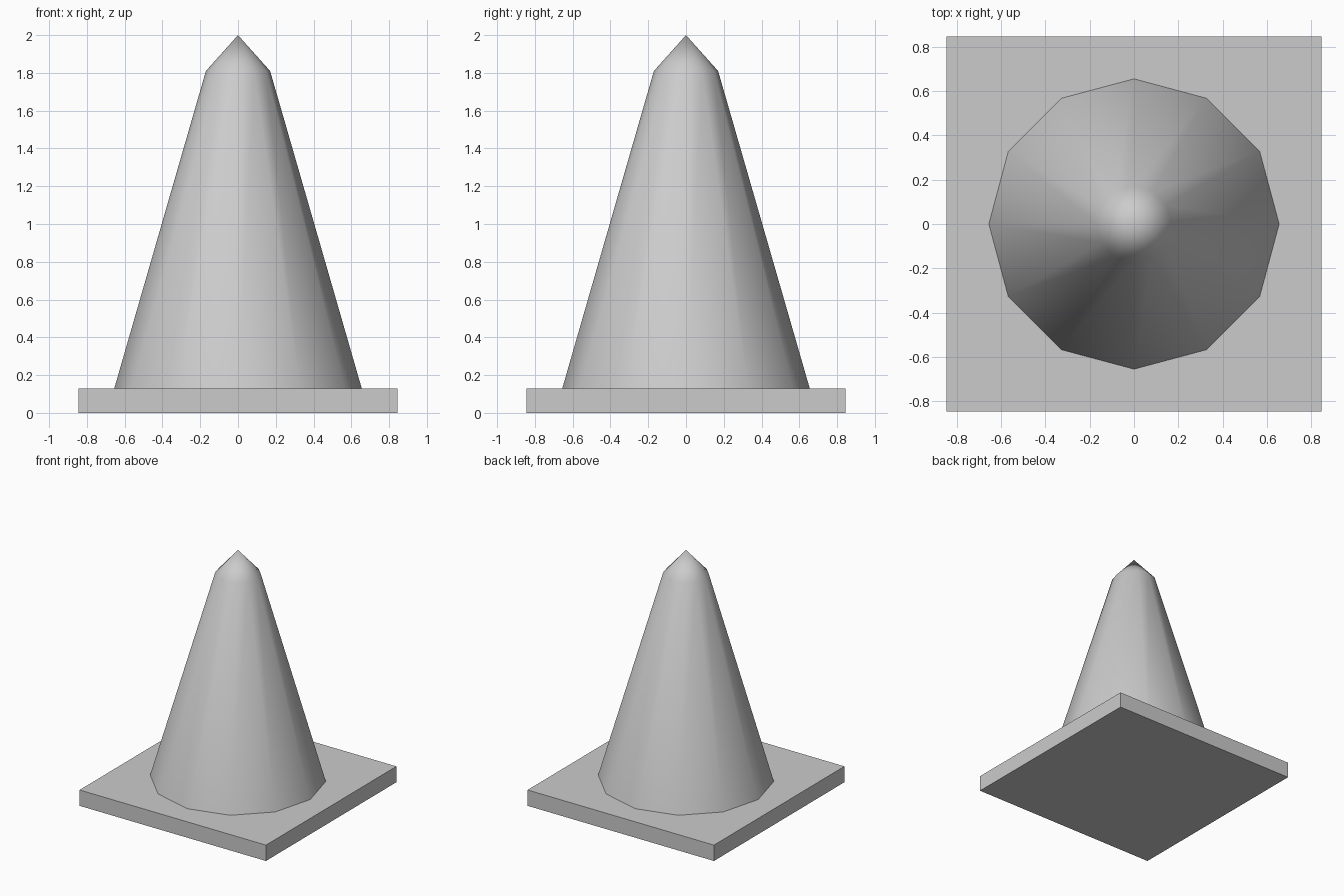
import bpy, bmesh, math

if "Cube" in bpy.data.objects:
    bpy.data.objects.remove(bpy.data.objects["Cube"])

SIDES = 12
PLATE_HALF, PLATE_H = 0.845, 0.13


def finish(name, bm, smooth):
    bmesh.ops.recalc_face_normals(bm, faces=bm.faces)
    for f in bm.faces:
        f.smooth = smooth
    mesh = bpy.data.meshes.new(name)
    bm.to_mesh(mesh)
    bm.free()
    obj = bpy.data.objects.new(name, mesh)
    bpy.context.collection.objects.link(obj)
    return obj


# Square base plate
bm = bmesh.new()
bmesh.ops.create_cube(bm, size=1)
bmesh.ops.scale(bm, verts=bm.verts, vec=(2 * PLATE_HALF, 2 * PLATE_HALF, PLATE_H))
bmesh.ops.translate(bm, verts=bm.verts, vec=(0, 0, PLATE_H / 2))
finish("base_plate", bm, False)

# Tapered 12-sided cone with a blunter pointed tip, smooth all over
bm = bmesh.new()
rings = []
for radius, z in ((0.655, PLATE_H), (0.17, 1.81)):
    rings.append([bm.verts.new((radius * math.cos(math.tau * i / SIDES),
                                radius * math.sin(math.tau * i / SIDES), z))
                  for i in range(SIDES)])
apex = bm.verts.new((0, 0, 2))
low, high = rings
for i in range(SIDES):
    j = (i + 1) % SIDES
    bm.faces.new((low[i], low[j], high[j], high[i]))
    bm.faces.new((high[i], high[j], apex))
finish("cone_body", bm, True)
